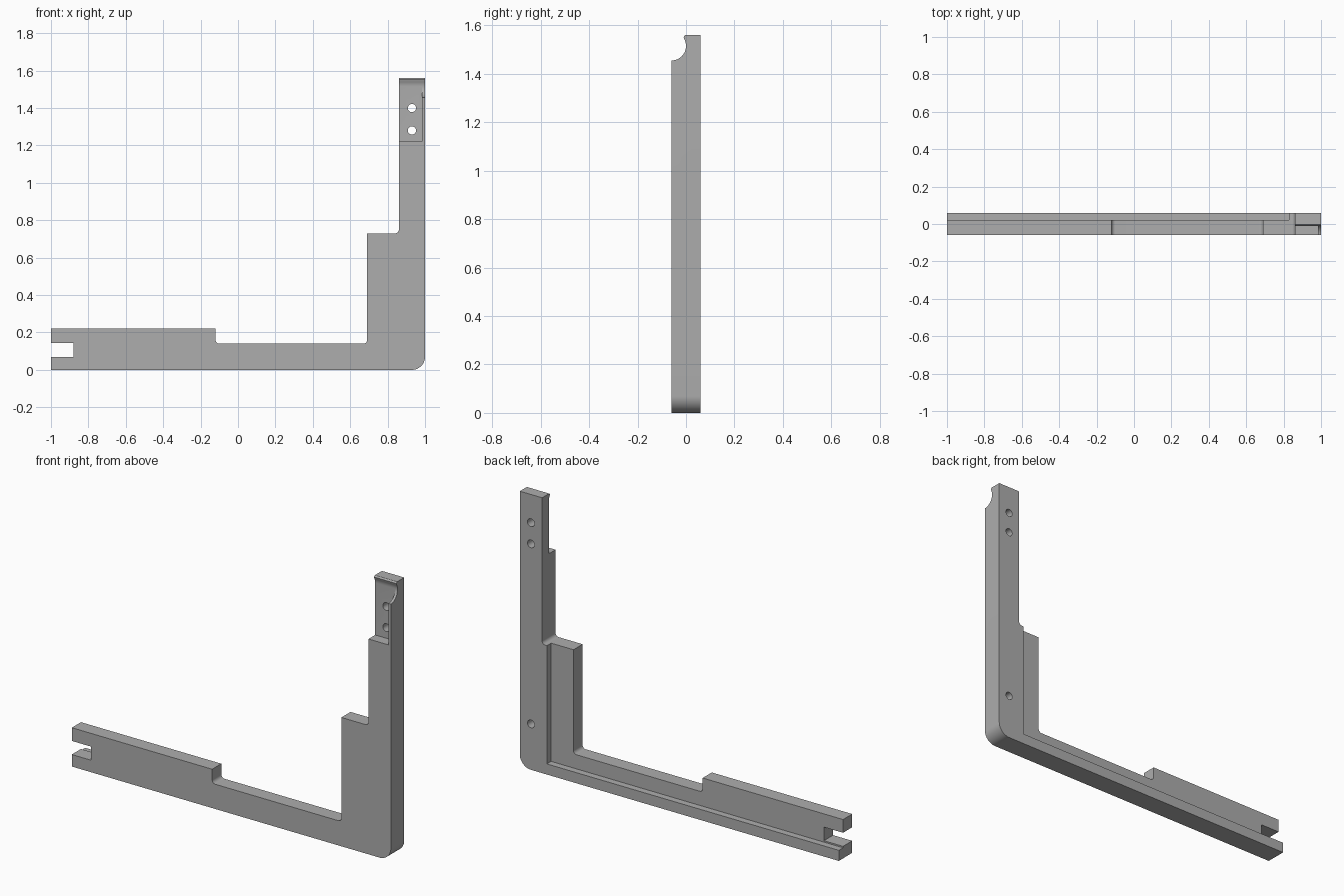
import bpy, bmesh, math
from mathutils import Vector

cube = bpy.data.objects.get("Cube")
if cube:
    bpy.data.objects.remove(cube, do_unlink=True)

grey = bpy.data.materials.new("plain_grey")
grey.use_nodes = True
COLOUR = (0.42, 0.42, 0.42, 1)
grey.diffuse_color = COLOUR
grey.node_tree.nodes["Principled BSDF"].inputs["Base Color"].default_value = COLOUR


def rounded(points):
    """Outline from (a, b) or (a, b, radius) corners; radii become fillets."""
    out, n = [], len(points)
    for i, p in enumerate(points):
        c = Vector(p[:2])
        if len(p) == 2:
            out.append(c)
            continue
        u = (Vector(points[i - 1][:2]) - c).normalized()
        v = (Vector(points[(i + 1) % n][:2]) - c).normalized()
        half = u.angle(v) / 2
        r = p[2]
        centre = c + (u + v).normalized() * r / math.sin(half)
        start = c + u * r / math.tan(half) - centre
        end = c + v * r / math.tan(half) - centre
        steps = 10
        for k in range(steps + 1):
            out.append(centre + start.lerp(end, k / steps).normalized() * r)
    return out


def extrude(name, outline, axis, low, high):
    """Prism of a 2D outline along x (outline in yz) or y (outline in xz)."""
    def place(p, d):
        return (d, p.x, p.y) if axis == "x" else (p.x, d, p.y)
    bm = bmesh.new()
    base = bm.faces.new([bm.verts.new(place(p, low)) for p in outline])
    new = bmesh.ops.extrude_face_region(bm, geom=[base])["geom"]
    shift = Vector(place(Vector((0, 0)), high - low))
    bmesh.ops.translate(bm, vec=shift, verts=[g for g in new if isinstance(g, bmesh.types.BMVert)])
    bmesh.ops.recalc_face_normals(bm, faces=bm.faces)
    mesh = bpy.data.meshes.new(name)
    bm.to_mesh(mesh)
    bm.free()
    mesh.materials.append(grey)
    ob = bpy.data.objects.new(name, mesh)
    bpy.context.collection.objects.link(ob)
    return ob


def rect(a0, a1, b0, b1):
    return [Vector(p) for p in ((a0, b0), (a1, b0), (a1, b1), (a0, b1))]


def circle(a, b, r, n=32):
    return [Vector((a + r * math.cos(math.tau * k / n), b + r * math.sin(math.tau * k / n)))
            for k in range(n)]


def cut(target, cutter):
    cutter.hide_render = True
    mod = target.modifiers.new("cut", "BOOLEAN")
    mod.operation, mod.solver, mod.object = "DIFFERENCE", "EXACT", cutter
    bpy.context.view_layer.objects.active = target
    bpy.ops.object.modifier_apply(modifier=mod.name)
    bpy.data.objects.remove(cutter, do_unlink=True)


# L-shaped bracket with stepped inner edge and slotted end
bracket = extrude("bracket", rounded([
    (-1, 0), (1, 0, 0.07), (1, 1.56), (0.86, 1.56), (0.86, 0.73, 0.02), (0.69, 0.73),
    (0.69, 0.14, 0.02), (-0.12, 0.14, 0.02), (-0.12, 0.22), (-1, 0.22),
    (-1, 0.145), (-0.88, 0.145), (-0.88, 0.068), (-1, 0.068)]), "y", -0.06, 0.06)

# Rebate on the back, leaving the post and the bottom strip at full depth
cut(bracket, extrude("rebate_cutter", rect(-1.1, 0.83, 0.06, 0.9), "y", 0.022, 0.1))

# Front pocket at the top of the post, with a thin rib left on the outside
cut(bracket, extrude("pocket_cutter", rect(0.8, 0.985, 1.22, 1.515), "y", -0.1, 0))

# Cove across the top front, ending in a small rounded lip
cove = [Vector((-0.1, 1.455))]
for k in range(17):
    a = math.radians(-90 + k * 120 / 16)
    cove.append(Vector((-0.06 + 0.06 * math.cos(a), 1.515 + 0.06 * math.sin(a))))
cove += [Vector(p) for p in ((-0.01, 1.552), (-0.006, 1.558), (0, 1.562), (0, 1.6), (-0.1, 1.6))]
cut(bracket, extrude("cove_cutter", cove, "x", 0.8, 1.1))

# Two through holes in the pocket and one blind hole low on the back
for z, start in ((1.28, -0.1), (1.40, -0.1), (0.26, 0.0)):
    cut(bracket, extrude("hole_cutter", circle(0.93, z, 0.022), "y", start, 0.1))

bpy.ops.object.select_all(action="DESELECT")
bracket.select_set(True)
bpy.context.view_layer.objects.active = bracket
bpy.ops.object.shade_smooth_by_angle(angle=math.radians(30))
